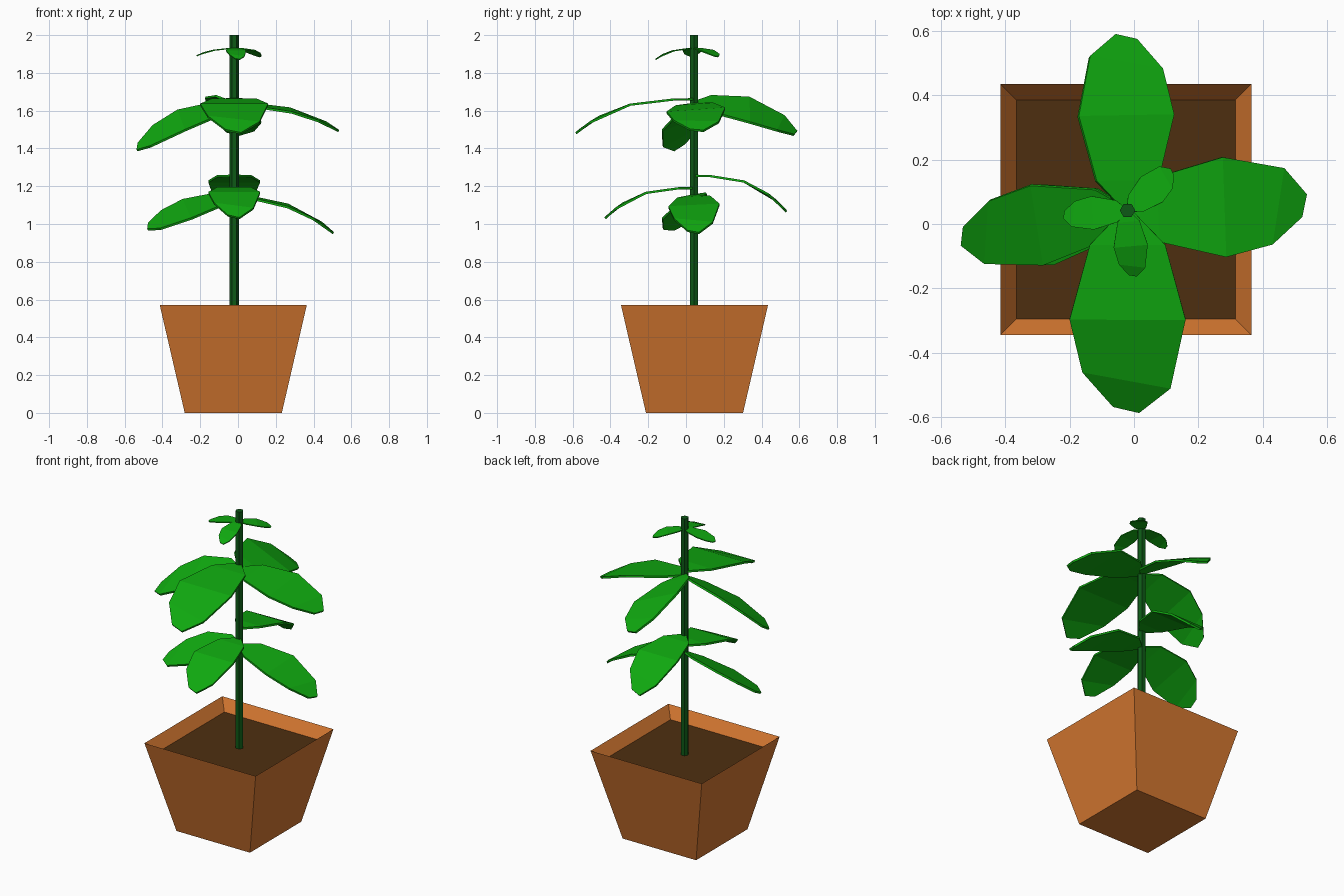
import bpy, bmesh, math

cube = bpy.data.objects.get("Cube")
if cube:
    bpy.data.objects.remove(cube, do_unlink=True)

POT_X, POT_Y = -0.025, 0.045
STEM_X, STEM_Y = -0.02, 0.042


def material(name, rgb):
    mat = bpy.data.materials.new(name)
    mat.use_nodes = True
    mat.diffuse_color = (*rgb, 1)
    mat.node_tree.nodes["Principled BSDF"].inputs["Base Color"].default_value = (*rgb, 1)
    return mat


terracotta = material("terracotta", (0.66, 0.185, 0.03))
earth = material("dark earth", (0.076, 0.028, 0.005))
stem_green = material("stem green", (0.004, 0.1, 0.008))
leaf_green = material("leaf green", (0.005, 0.4, 0.005))


def finish(name, bm, mat, location):
    bmesh.ops.recalc_face_normals(bm, faces=bm.faces)
    mesh = bpy.data.meshes.new(name)
    bm.to_mesh(mesh)
    bm.free()
    mesh.materials.append(mat)
    obj = bpy.data.objects.new(name, mesh)
    obj.location = location
    bpy.context.collection.objects.link(obj)
    return obj


def stacked_rings(name, rings, sides, spin, mat, location):
    """Closed solid lofted through (radius, height) rings."""
    bm = bmesh.new()
    loops = []
    for radius, z in rings:
        angles = [spin + math.tau * i / sides for i in range(sides)]
        loops.append([bm.verts.new((radius * math.cos(a), radius * math.sin(a), z)) for a in angles])
    for low, high in zip(loops, loops[1:]):
        for i in range(sides):
            j = (i + 1) % sides
            bm.faces.new((low[i], low[j], high[j], high[i]))
    bm.faces.new(loops[0])
    bm.faces.new(loops[-1])
    return finish(name, bm, mat, location)


# Square tapered pot, with the rim sloping in to the soil
diag = math.sqrt(2)
pot = [(0.257 * diag, 0), (0.389 * diag, 0.57), (0.34 * diag, 0.50)]
stacked_rings("pot", pot, 4, math.pi / 4, terracotta, (POT_X, POT_Y, 0))
soil = [(0.338 * diag, 0.49), (0.34 * diag, 0.502)]
stacked_rings("soil", soil, 4, math.pi / 4, earth, (POT_X, POT_Y, 0))

# Six-sided stem
stacked_rings("stem", [(0.024, 0.48), (0.024, 2.0)], 6, 0, stem_green, (STEM_X, STEM_Y, 0))

# Leaf outline: (distance, width) on the left edge and on the right edge
OUTLINE = [((0, 0.08), (0, -0.08)),
           ((0.17, 0.65), (0.17, -0.65)),
           ((0.54, 1), (0.54, -1)),
           ((0.88, 0.74), (0.8, -0.78)),
           ((1, 0.2), (0.97, -0.25))]


def leaf(name, z, angle, length, half_width, pitch, curl, roll):
    """Arched blade; pitch and curl lower the tip, roll tilts it sideways."""
    bm = bmesh.new()
    rows = []
    for pair in OUTLINE:
        row = []
        for t, w in pair:
            v = w * half_width
            row.append(bm.verts.new((t * length, v, roll * v - pitch * t - curl * t ** 3)))
        rows.append(row)
    for a, b in zip(rows, rows[1:]):
        bm.faces.new((a[0], a[1], b[1], b[0]))
    obj = finish(name, bm, leaf_green, (STEM_X, STEM_Y, z))
    obj.rotation_euler.z = math.radians(angle)
    solid = obj.modifiers.new("thickness", "SOLIDIFY")
    solid.thickness = 0.012 if length > 0.3 else 0.006
    solid.offset = 0


# Lower tier
leaf("lower_leaf_left", 1.15, 0, 0.525, 0.135, 0.06, 0.14, 0.05)
leaf("lower_leaf_front", 1.19, -90, 0.47, 0.137, 0, 0.16, 0)
leaf("lower_leaf_right", 1.15, 190, 0.47, 0.125, 0.12, 0.05, -0.4)
leaf("lower_leaf_back", 1.255, 90, 0.49, 0.137, 0, 0.19, 0)

# Middle tier
leaf("middle_leaf_left", 1.635, 2, 0.555, 0.155, 0.03, 0.115, 0.07)
leaf("middle_leaf_front", 1.66, -90, 0.625, 0.18, 0, 0.18, 0)
leaf("middle_leaf_right", 1.63, 189, 0.525, 0.125, 0.12, 0.11, -0.42)
leaf("middle_leaf_back", 1.64, 91, 0.545, 0.148, 0.03, 0.135, 0.45)

# Small top tier
leaf("top_leaf_back", 1.93, 41, 0.185, 0.052, 0.01, 0.035, 0)
leaf("top_leaf_right", 1.93, 184, 0.2, 0.052, 0.01, 0.03, 0)
leaf("top_leaf_front", 1.93, -85, 0.205, 0.053, 0.01, 0.05, 0)
